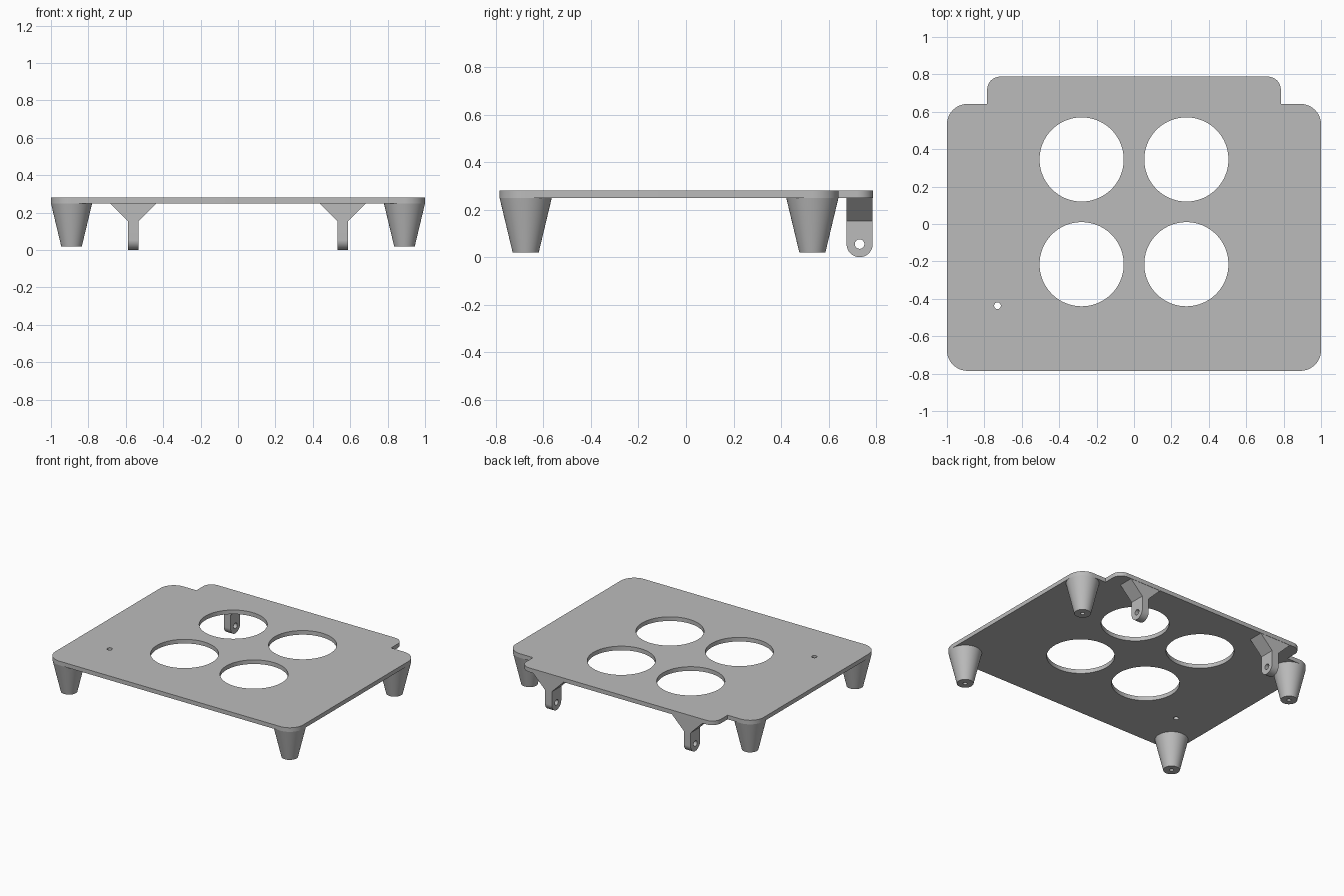
import bpy, bmesh
from math import pi, sin, cos, radians
from mathutils import Matrix

cube = bpy.data.objects.get("Cube")
if cube:
    bpy.data.objects.remove(cube, do_unlink=True)

grey = bpy.data.materials.new("plain grey")
grey.use_nodes = True
colour = (0.5, 0.5, 0.5, 1)
grey.diffuse_color = colour
grey.node_tree.nodes["Principled BSDF"].inputs["Base Color"].default_value = colour


def arc(cx, cy, r, start, end, n):
    """Points along an arc, angles in degrees."""
    return [(cx + r * cos(radians(start + (end - start) * i / n)),
             cy + r * sin(radians(start + (end - start) * i / n))) for i in range(n + 1)]


def circle(cx, cy, r, n=64):
    return arc(cx, cy, r, 0, 360, n)[:-1]


def finish(name, mesh):
    """Clean the mesh, place it and shade it."""
    bm = bmesh.new()
    bm.from_mesh(mesh)
    bmesh.ops.remove_doubles(bm, verts=bm.verts, dist=1e-5)
    bmesh.ops.recalc_face_normals(bm, faces=bm.faces)
    bm.to_mesh(mesh)
    bm.free()
    mesh.materials.clear()
    mesh.materials.append(grey)
    obj = bpy.data.objects.new(name, mesh)
    bpy.context.collection.objects.link(obj)
    bpy.ops.object.select_all(action='DESELECT')
    obj.select_set(True)
    bpy.context.view_layer.objects.active = obj
    bpy.ops.object.shade_smooth_by_angle(angle=radians(30))
    return obj


def slab(name, loops, thickness, matrix):
    """Extrude an outline, with inner loops as holes, centred on its plane."""
    curve = bpy.data.curves.new(name + "_outline", 'CURVE')
    curve.dimensions = '2D'
    curve.fill_mode = 'BOTH'
    curve.extrude = thickness / 2
    for loop in loops:
        spline = curve.splines.new('POLY')
        spline.points.add(len(loop) - 1)
        for point, (x, y) in zip(spline.points, loop):
            point.co = (x, y, 0, 1)
        spline.use_cyclic_u = True
    helper = bpy.data.objects.new(name + "_helper", curve)
    bpy.context.collection.objects.link(helper)
    graph = bpy.context.evaluated_depsgraph_get()
    mesh = bpy.data.meshes.new_from_object(helper.evaluated_get(graph))
    bpy.data.objects.remove(helper, do_unlink=True)
    bpy.data.curves.remove(curve)
    mesh.name = name
    mesh.transform(matrix)
    return finish(name, mesh)


# Top plate: rounded body with a narrower rear tab, four openings, one small hole
half = (arc(0.89, -0.675, 0.11, -90, 0, 16) + arc(0.89, 0.532, 0.11, 0, 90, 16)
        + [(0.785, 0.642)] + arc(0.715, 0.718, 0.07, 0, 90, 12))
outline = half + [(-x, y) for x, y in reversed(half)]
openings = [circle(x, y, 0.225, 96) for x in (-0.28, 0.28) for y in (-0.215, 0.345)]
pin_hole = circle(-0.73, -0.437, 0.018, 24)
slab("top_plate", [outline, pin_hole] + openings, 0.03, Matrix.Translation((0, 0, 0.265)))


def leg(name, x, y):
    """Tapered foot with a blind screw hole underneath."""
    profile = [(0, 0.12), (0.014, 0.12), (0.014, 0.02), (0.055, 0.02), (0.11, 0.25), (0, 0.25)]
    bm = bmesh.new()
    verts = [bm.verts.new((r, 0, z)) for r, z in profile]
    edges = [bm.edges.new(pair) for pair in zip(verts, verts[1:])]
    bmesh.ops.spin(bm, geom=verts + edges, cent=(0, 0, 0), axis=(0, 0, 1),
                   angle=2 * pi, steps=64)
    bmesh.ops.translate(bm, verts=bm.verts, vec=(x, y, 0))
    mesh = bpy.data.meshes.new(name)
    bm.to_mesh(mesh)
    bm.free()
    finish(name, mesh)


for side, sx in (("left", 1), ("right", -1)):
    leg("front_leg_" + side, sx * 0.89, -0.675)
    leg("back_leg_" + side, sx * 0.89, 0.532)

    # Hinge lug: round-ended tongue with a cross hole, local x/y/z become y/z/x
    tongue = arc(0, 0.055, 0.055, 180, 360, 32) + [(0.055, 0.153), (-0.055, 0.153)]
    to_side = Matrix(((0, 0, 1, 0), (1, 0, 0, 0), (0, 1, 0, 0), (0, 0, 0, 1)))
    place = Matrix.Translation((sx * 0.56, 0.731, 0))
    slab("hinge_lug_" + side, [tongue, circle(0, 0.055, 0.02, 32)], 0.055, place @ to_side)

    # Flared gusset joining the lug to the plate
    flare = [(-0.0275, 0.153), (0.0275, 0.153), (0.125, 0.25), (-0.125, 0.25)]
    slab("hinge_gusset_" + side, [flare], 0.11, place @ Matrix.Rotation(pi / 2, 4, 'X'))
